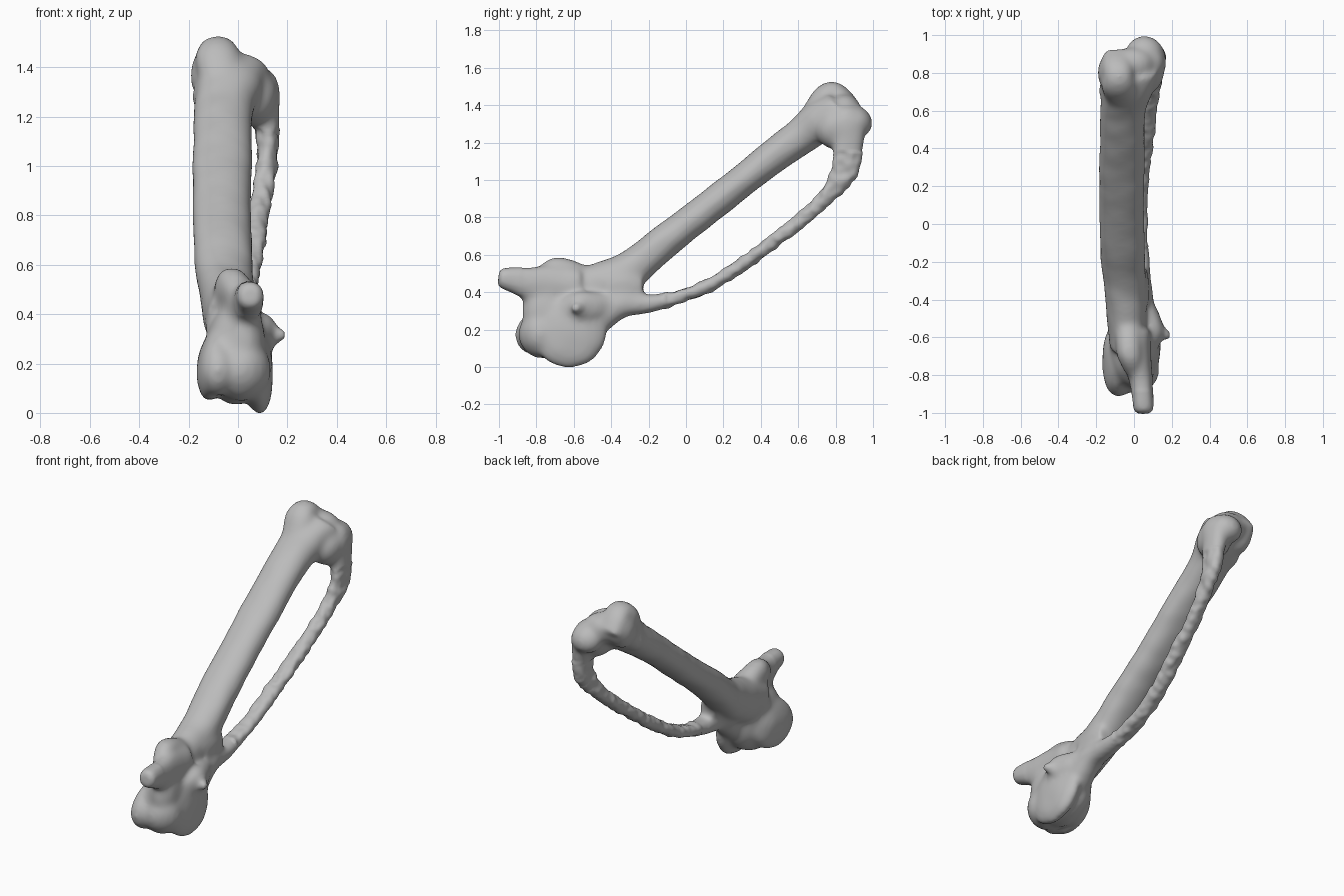
import bpy, bmesh, math
from mathutils import Vector, Matrix, noise

cube = bpy.data.objects.get("Cube")
if cube:
    bpy.data.objects.remove(cube, do_unlink=True)

bone_mat = bpy.data.materials.new("bone grey")
bone_mat.use_nodes = True
GREY = (0.5, 0.5, 0.5, 1)
bone_mat.diffuse_color = GREY
bone_mat.node_tree.nodes["Principled BSDF"].inputs["Base Color"].default_value = GREY

bm = bmesh.new()


def spline(points, steps=6):
    """Catmull-Rom through rows of x, y, z, side radius, depth radius."""
    rows = [Vector(p) for p in points]
    rows = [rows[0] * 2 - rows[1]] + rows + [rows[-1] * 2 - rows[-2]]
    out = []
    for a, b, c, d in zip(rows, rows[1:], rows[2:], rows[3:]):
        for i in range(steps):
            t = i / steps
            out.append((b * 2 + (c - a) * t + (a * 2 - b * 5 + c * 4 - d) * t**2
                        + (b * 3 - a - c * 3 + d) * t**3) / 2)
    return out + [rows[-2]]


def limb(points, sides=20, square=0.9):
    """Loft rounded sections along a path lying mostly in the side plane."""
    path = spline(points)
    rings = []
    for i, p in enumerate(path):
        tan = path[min(i + 1, len(path) - 1)] - path[max(i - 1, 0)]
        depth = Vector((0, -tan[2], tan[1])).normalized()
        ring = []
        for k in range(sides):
            a = math.tau * k / sides
            c, s = math.cos(a), math.sin(a)
            u = math.copysign(abs(c)**square, c) * p[3]
            v = math.copysign(abs(s)**square, s) * p[4]
            ring.append(bm.verts.new(Vector(p[:3]) + Vector((u, 0, 0)) + depth * v))
        rings.append(ring)
    for r, q in zip(rings, rings[1:]):
        for k in range(sides):
            j = (k + 1) % sides
            bm.faces.new((r[k], r[j], q[j], q[k]))
    bm.faces.new(rings[0][::-1])
    bm.faces.new(rings[-1])


def knob(centre, radii, tilt=0, roll=0):
    """Ellipsoid swelling, tilted about x then rolled about y."""
    m = (Matrix.Translation(centre) @ Matrix.Rotation(math.radians(roll), 4, 'Y')
         @ Matrix.Rotation(math.radians(tilt), 4, 'X') @ Matrix.Diagonal((*radii, 1)))
    bmesh.ops.create_uvsphere(bm, u_segments=24, v_segments=16, radius=1, matrix=m)


# Main shaft
limb([(-.03, -.66, .36, .10, .13), (-.04, -.48, .42, .105, .135),
      (-.05, -.3, .52, .115, .105), (-.062, -.1, .685, .121, .091),
      (-.065, .15, .877, .121, .087), (-.063, .4, 1.077, .121, .088),
      (-.058, .6, 1.228, .122, .098), (-.035, .72, 1.32, .14, .11),
      (-.02, .82, 1.38, .15, .10)])
# Thin strut and its lower root
limb([(.02, -.52, .25, .09, .11), (.025, -.36, .335, .075, .08),
      (.025, -.2, .343, .06, .05), (.02, -.02, .383, .05, .037),
      (.025, .14, .45, .05, .038), (.035, .3, .55, .05, .037),
      (.062, .48, .685, .05, .038), (.083, .64, .808, .046, .039),
      (.105, .76, .925, .042, .046), (.12, .85, 1.05, .042, .074),
      (.115, .865, 1.18, .055, .082), (.09, .87, 1.32, .08, .10)])
# Web closing the lower end of the gap
limb([(-.01, -.42, .4, .09, .14), (.01, -.3, .43, .07, .11),
      (.015, -.23, .43, .055, .06)])
# Upper joint: crest, flat rear lobe, outer corner, web to the strut
limb([(-.07, .66, 1.33, .08, .06), (-.08, .735, 1.43, .095, .07),
      (-.08, .785, 1.465, .08, .065), (-.085, .835, 1.43, .085, .065),
      (-.09, .9, 1.37, .075, .05)])
knob((-.115, .8, 1.37), (.08, .1, .11), -25)
knob((-.125, .705, 1.28), (.064, .08, .07), 40)
knob((-.01, .845, 1.375), (.12, .09, .09), -35)
knob((.055, .905, 1.315), (.1, .095, .082), -35)
knob((.105, .86, 1.28), (.07, .09, .12))
knob((.06, .8, 1.28), (.1, .11, .115), 10)
# Lower pulley joint: two rims, saddle and sloping front face
knob((.07, -.625, .2), (.07, .205, .205), 15, -6)
knob((-.01, -.66, .24), (.128, .215, .205))
knob((-.1, -.715, .2), (.066, .19, .15), 10, 8)
knob((.01, -.775, .18), (.125, .12, .13))
knob((-.08, -.83, .175), (.07, .085, .105))
knob((.025, -.755, .3), (.085, .125, .15))
# Forward process and the ridge behind it
limb([(.05, -1.003, .48, .03, .035), (.05, -.98, .477, .053, .055),
      (.045, -.9, .465, .058, .075), (.03, -.8, .44, .068, .105),
      (.005, -.68, .43, .085, .125), (-.01, -.56, .43, .098, .11)])
limb([(.0, -.79, .47, .045, .055), (-.02, -.7, .5, .07, .088),
      (-.025, -.64, .5, .07, .08), (-.03, -.52, .46, .075, .075)])
# Side flange rising to a blunt spike
limb([(.05, -.36, .35, .03, .04), (.075, -.48, .33, .06, .075),
      (.1, -.57, .32, .06, .085), (.085, -.66, .29, .04, .07)])
spike = (Matrix.Translation((.115, -.57, .318)) @ Matrix.Rotation(math.radians(-18), 4, 'Z')
         @ Matrix.Rotation(math.radians(90), 4, 'Y'))
bmesh.ops.create_cone(bm, cap_ends=True, segments=20, radius1=.11, radius2=.016,
                      depth=.16, matrix=spike)

bmesh.ops.recalc_face_normals(bm, faces=bm.faces)
mesh = bpy.data.meshes.new("wing_hand_bone")
bm.to_mesh(mesh)
bm.free()
bone = bpy.data.objects.new("wing_hand_bone", mesh)
bpy.context.collection.objects.link(bone)

# Fuse the parts into one skin
fuse = bone.modifiers.new("fuse", 'REMESH')
fuse.mode = 'VOXEL'
fuse.voxel_size = 0.011
soften = bone.modifiers.new("soften", 'SMOOTH')
soften.factor = 0.5
soften.iterations = 6
skin = bpy.data.meshes.new_from_object(
    bone.evaluated_get(bpy.context.evaluated_depsgraph_get()))
bone.modifiers.clear()
bone.data = skin
skin.name = "wing_hand_bone"


def on_strut(co):
    return -.12 < co.y < .95 and co.z < min(.53 + .78 * co.y, 1.15)


def on_tip(co):
    return co.x > .15 and co.y < 0 or co.y < -.88 and co.z > .39


# Melt the joints together, sparing the strut and the narrow tips
bm = bmesh.new()
bm.from_mesh(skin)
broad = [v for v in bm.verts if not on_strut(v.co) and not on_tip(v.co)]
for _ in range(14):
    bmesh.ops.smooth_vert(bm, verts=broad, factor=0.5, use_axis_x=True,
                          use_axis_y=True, use_axis_z=True)

# Weathered surface, roughest along the strut
bm.normal_update()
shifts = []
for v in bm.verts:
    scale, depth = (22, .009) if on_strut(v.co) else (9, .004)
    shifts.append(v.normal * noise.noise(v.co * scale) * depth)
for v, shift in zip(bm.verts, shifts):
    v.co += shift

# Rest on the ground
floor = min(v.co.z for v in bm.verts)
bmesh.ops.translate(bm, verts=bm.verts, vec=(0, 0, -floor))
for f in bm.faces:
    f.smooth = True
    f.material_index = 0
bm.to_mesh(skin)
bm.free()
skin.materials.clear()
skin.materials.append(bone_mat)
